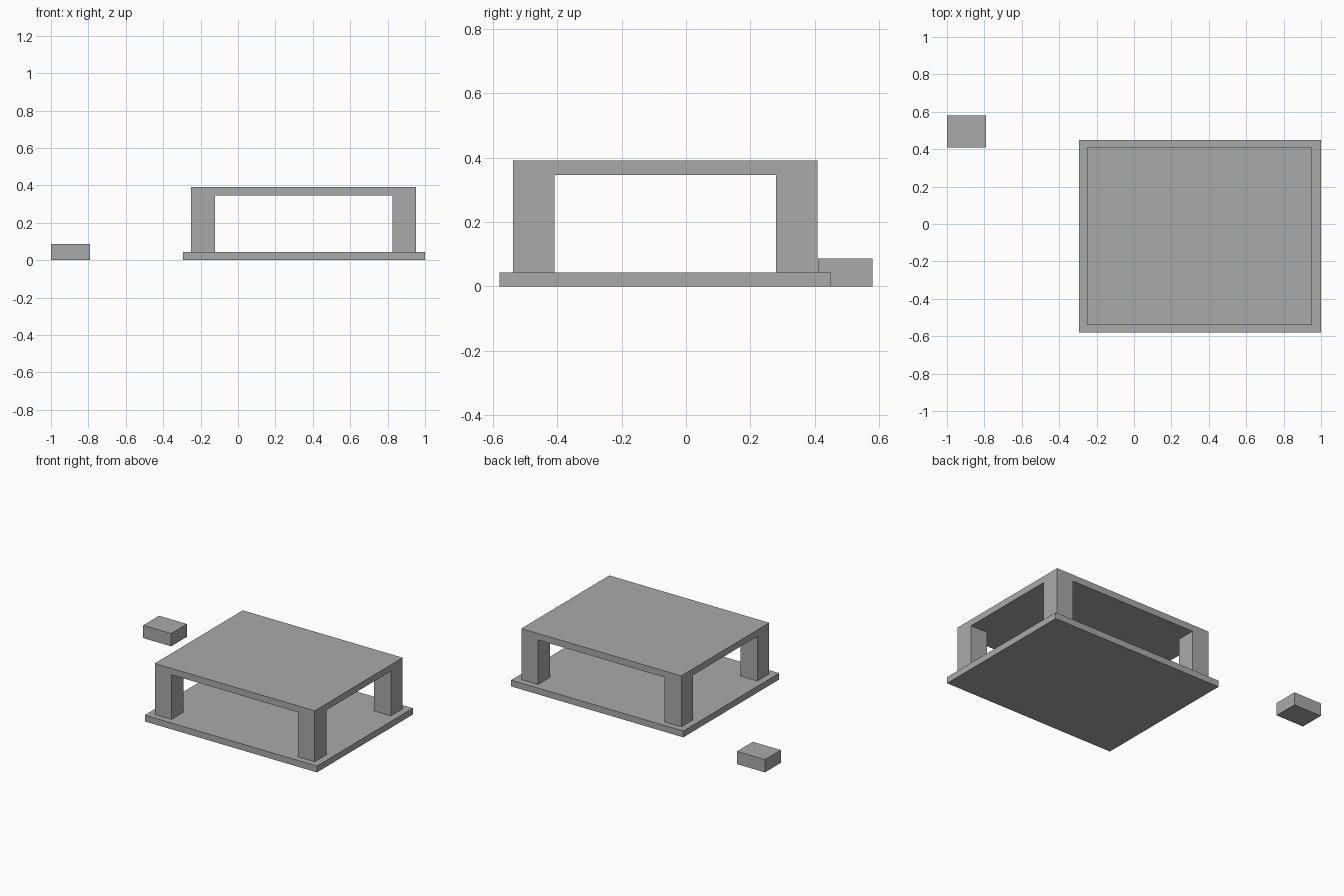
import bpy
import bmesh
from mathutils import Vector

if "Cube" in bpy.data.objects:
    bpy.data.objects.remove(bpy.data.objects["Cube"], do_unlink=True)

GREY = (0.4, 0.4, 0.4, 1.0)
grey = bpy.data.materials.new("plain grey")
grey.use_nodes = True
grey.diffuse_color = GREY
grey.node_tree.nodes["Principled BSDF"].inputs["Base Color"].default_value = GREY


def box_bmesh(low, high):
    """Box between two opposite corners."""
    low, high = Vector(low), Vector(high)
    bm = bmesh.new()
    bmesh.ops.create_cube(bm, size=1)
    for v in bm.verts:
        v.co = (low + high) / 2 + v.co * (high - low)
    return bm


def add_object(name, bm):
    bmesh.ops.recalc_face_normals(bm, faces=bm.faces)
    mesh = bpy.data.meshes.new(name)
    bm.to_mesh(mesh)
    bm.free()
    mesh.materials.append(grey)
    obj = bpy.data.objects.new(name, mesh)
    bpy.context.collection.objects.link(obj)
    return obj


# Base slab and the separate small block
BASE_TOP = 0.043
add_object("base_slab", box_bmesh((-0.295, -0.58, 0), (1, 0.45, BASE_TOP)))
add_object("small_block", box_bmesh((-1, 0.41, 0), (-0.79, 0.58, 0.087)))

# Table: slab whose four underside corners are pulled down into legs
low, high = Vector((-0.25, -0.537, 0.346)), Vector((0.953, 0.408, 0.39))
leg = Vector((0.126, 0.128))
bm = box_bmesh(low, high)
for axis in (0, 1):
    normal = Vector((axis == 0, axis == 1, 0))
    for cut in (low[axis] + leg[axis], high[axis] - leg[axis]):
        bmesh.ops.bisect_plane(bm, geom=bm.verts[:] + bm.edges[:] + bm.faces[:],
                               plane_co=normal * cut, plane_no=normal)


def is_leg_face(face):
    c = face.calc_center_median()
    return face.normal.z < -0.9 and all(
        min(c[a] - low[a], high[a] - c[a]) < leg[a] for a in (0, 1))


bm.normal_update()
corners = [f for f in bm.faces if is_leg_face(f)]
pulled = bmesh.ops.extrude_face_region(bm, geom=corners)["geom"]
for v in pulled:
    if isinstance(v, bmesh.types.BMVert):
        v.co.z = BASE_TOP
# Merge coplanar faces so the legs run seamlessly into the top
bmesh.ops.dissolve_limit(bm, angle_limit=0.01, verts=bm.verts, edges=bm.edges)
add_object("table_top_and_legs", bm)
